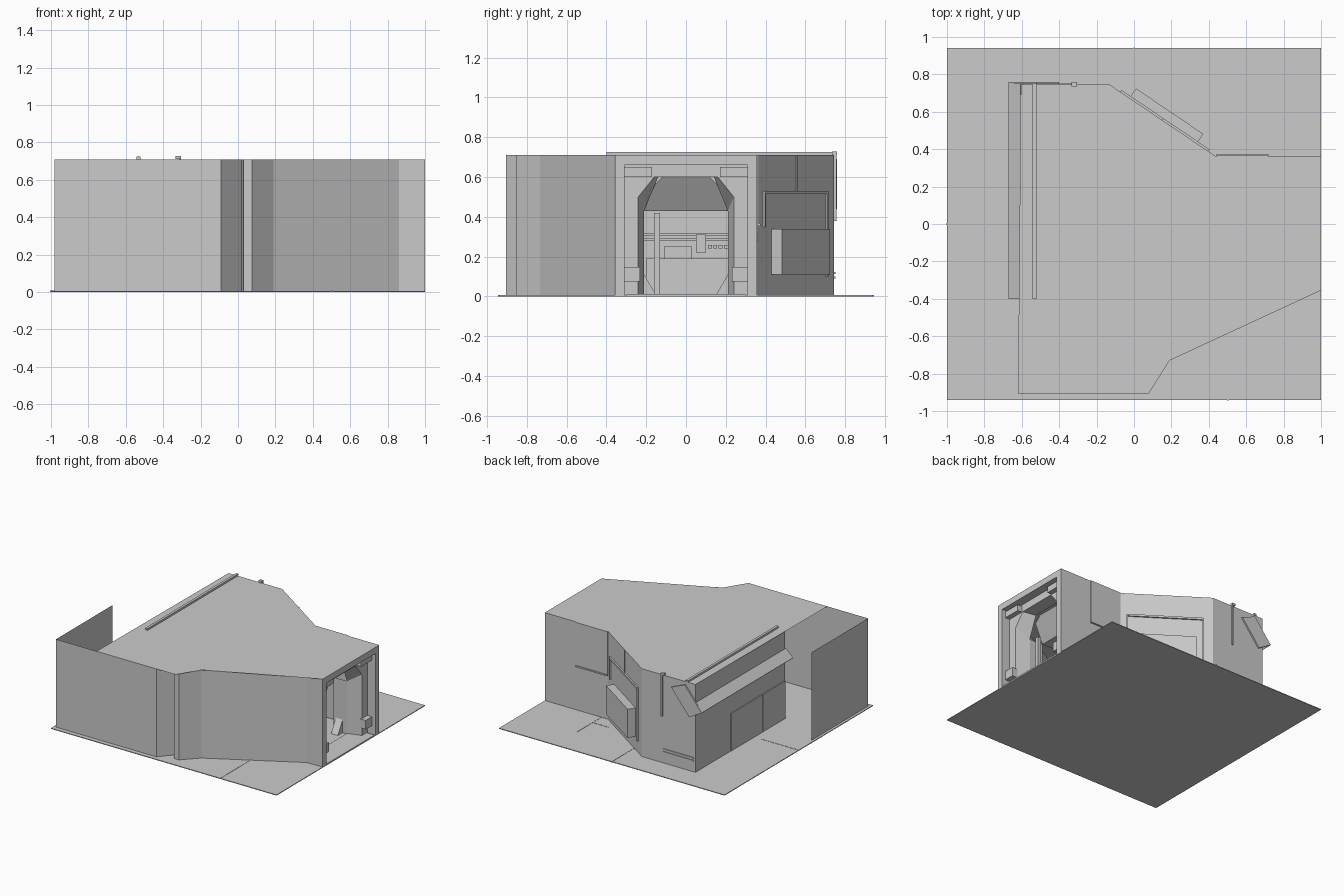
import bpy, bmesh, math
from mathutils import Vector, Matrix

old = bpy.data.objects.get("Cube")
if old:
    bpy.data.objects.remove(old, do_unlink=True)

grey = bpy.data.materials.new("plain_grey")
grey.use_nodes = True
TONE = (0.6, 0.6, 0.6, 1)
grey.diffuse_color = TONE
grey.node_tree.nodes["Principled BSDF"].inputs["Base Color"].default_value = TONE

H = 0.71      # wall height
FLOOR = 0.006


def finish(name, bm):
    mesh = bpy.data.meshes.new(name)
    bm.to_mesh(mesh)
    bm.free()
    mesh.materials.append(grey)
    ob = bpy.data.objects.new(name, mesh)
    bpy.context.collection.objects.link(ob)
    return ob


def sheet(name, *polys):
    """Flat polygons given by their corner points."""
    bm = bmesh.new()
    for poly in polys:
        bm.faces.new([bm.verts.new(p) for p in poly])
    return finish(name, bm)


def wall(name, path, z0=FLOOR, z1=H):
    """Thin upright wall along a ground path."""
    return sheet(name, *[[(*a, z0), (*b, z0), (*b, z1), (*a, z1)]
                         for a, b in zip(path, path[1:])])


def box(name, lo, hi):
    bm = bmesh.new()
    lo, hi = Vector(lo), Vector(hi)
    size = Matrix.Diagonal((*(hi - lo), 1))
    bmesh.ops.create_cube(bm, size=1, matrix=Matrix.Translation((lo + hi) / 2) @ size)
    return finish(name, bm)


def prism(name, pts, offset):
    """Polygon pushed along an offset vector."""
    bm = bmesh.new()
    face = bm.faces.new([bm.verts.new(p) for p in pts])
    out = bmesh.ops.extrude_face_region(bm, geom=[face], use_keep_orig=True)
    moved = [g for g in out["geom"] if isinstance(g, bmesh.types.BMVert)]
    bmesh.ops.translate(bm, verts=moved, vec=offset)
    bmesh.ops.recalc_face_normals(bm, faces=bm.faces)
    return finish(name, bm)


def bridge(name, outer, inner):
    """Open strip of quads between two matching outlines."""
    n = len(outer)
    return sheet(name, *[[outer[i], outer[i + 1], inner[i + 1], inner[i]]
                         for i in range(n - 1)])


# Ground plate with narrow joints
box("floor", (-1, -0.94, 0), (1, 0.94, FLOOR))
W = 0.004
joints = [(-1, 0, -0.67, 0), (0, 0.33, 0, 0.94), (0.5, 0, 0.5, 0.67),
          (0.5, -0.94, 0.5, -0.28), (0.36, 0.47, 0.5, 0.47)]
for i, (x0, y0, x1, y1) in enumerate(joints):
    box(f"floor_joint_{i}", (x0 - W, y0 - W, 0), (x1 + W, y1 + W, FLOOR + 0.002))

# Roof
roof = [(-0.62, -0.905), (0.08, -0.905), (0.19, -0.73), (1, -0.355), (1, 0.36),
        (0.44, 0.36), (-0.13, 0.745), (-0.605, 0.745)]
sheet("roof", [(x, y, H) for x, y in roof])

# Outer walls
wall("front_wall", [(-0.98, -0.905), (-0.09, -0.905), (0.02, -0.78)])
wall("front_rib", [(0.02, -0.78), (0.03, -0.855), (0.075, -0.855), (0.19, -0.735)])
wall("front_slanted_wall", [(0.19, -0.735), (0.86, -0.36), (1, -0.355)])
wall("far_side_wall", [(-0.98, -0.19), (-0.98, -0.905)])
wall("side_wall", [(-0.605, 0.745), (-0.605, -0.39)])
wall("back_wall", [(1, 0.36), (0.44, 0.36), (-0.13, 0.745), (-0.605, 0.745)])

# Doorway: square outer frame, sloped jamb and chamfered inner frame
D = 0.357


def outline(x, half, top, shoulder, cut):
    right = [(x, half, FLOOR), (x, half, shoulder), (x, half - cut, top)]
    return right + [(px, -py, pz) for px, py, pz in reversed(right)]


rim = outline(1, D, H, H, 0)
lip = outline(1, 0.31, 0.66, 0.66, 0)
jamb = outline(0.93, 0.31, 0.66, 0.66, 0)
step = outline(0.93, 0.24, 0.6, 0.5, 0.08)
throat = outline(0.82, 0.21, 0.6, 0.43, 0.07)
for name, a, b in (("door_rim", rim, lip), ("door_jamb", lip, jamb),
                   ("door_inner_frame", jamb, step), ("door_throat", step, throat)):
    bridge(name, a, b)
sheet("door_header", [(0.7, -0.21, 0.43), (0.7, 0.21, 0.43), (0.8, 0.17, 0.55),
                      (0.8, 0.12, 0.6), (0.8, -0.12, 0.6), (0.8, -0.17, 0.55)])
sheet("passage_ceiling", [(0.7, -0.21, 0.43), (0.7, 0.21, 0.43),
                          (0.4, 0.21, 0.43), (0.4, -0.21, 0.43)])
box("door_sill", (0.82, -0.3, FLOOR), (1, 0.3, 0.012))
for side, s in (("right", -1), ("left", 1)):
    ys = sorted((0.23 * s, 0.31 * s))
    box(f"{side}_door_foot_block", (0.92, ys[0], 0.075), (0.97, ys[1], 0.147))
    ys = sorted((0.17 * s, 0.31 * s))
    box(f"{side}_door_top_block", (0.92, ys[0], 0.6), (0.97, ys[1], 0.65))
    wall(f"{side}_passage_wall", [(0.82, 0.21 * s), (0.7, 0.21 * s)], FLOOR, 0.43)
    prism(f"{side}_passage_kick", [(0.78, 0.21 * s, FLOOR), (0.78, 0.15 * s, FLOOR),
                                   (0.78, 0.21 * s, 0.11)], (-0.06, 0, 0))
box("door_post", (0.78, -0.16, FLOOR), (0.81, -0.13, 0.42))

# Interior fittings against the far wall
box("counter", (-0.6, -0.2, FLOOR), (-0.45, 0.3, 0.19))
box("console", (-0.6, -0.11, 0.19), (-0.5, 0.03, 0.25))
for i in range(2):
    box(f"wall_rail_{i}", (-0.6, -0.35, 0.28 + i * 0.025), (-0.585, 0.4, 0.29 + i * 0.025))
for i in range(4):
    box(f"wall_switch_{i}", (-0.6, 0.11 + i * 0.027, 0.24), (-0.59, 0.13 + i * 0.027, 0.258))
box("wall_unit", (-0.6, 0.05, 0.22), (-0.56, 0.1, 0.31))

# Slanted back wall: storage box and thin panels
A, B = Vector((0.44, 0.36, 0)), Vector((-0.13, 0.745, 0))
along = (B - A).normalized()
out = Vector((-along.y, along.x, 0))
if out.y < 0:
    out = -out


def slanted(name, s0, s1, z0, z1, depth):
    ends = [A + along * s0, A + along * s1]
    up0, up1 = Vector((0, 0, z0)), Vector((0, 0, z1))
    prism(name, [ends[0] + up0, ends[1] + up0, ends[1] + up1, ends[0] + up1], out * depth)


slanted("storage_box", 0.125, 0.56, 0.11, 0.34, 0.062)
slanted("slanted_panel_top", 0.05, 0.62, 0.515, 0.53, 0.012)
slanted("slanted_panel_edge_a", 0.05, 0.06, 0.35, 0.53, 0.01)
slanted("slanted_panel_edge_b", 0.61, 0.62, 0.1, 0.53, 0.01)
slanted("slanted_seam", 0.345, 0.351, 0.53, H, 0.005)

# Straight back wall fittings
box("back_panel", (0.44, 0.36, 0.36), (0.72, 0.368, H))
box("back_panel_ledge", (0.44, 0.36, 0.355), (0.72, 0.374, 0.366))
box("back_pole", (-0.316, 0.745, 0.38), (-0.306, 0.757, 0.725))
box("pole_cap", (-0.335, 0.735, 0.712), (-0.305, 0.76, 0.728))
for i in range(2):
    box(f"back_low_rail_{i}", (-0.59, 0.745, 0.09 + 0.022 * i),
        (-0.32, 0.752, 0.1 + 0.022 * i))

# Side wall: shutter doors, sloping canopy and roof rail
for i, (y0, y1) in enumerate(((-0.385, -0.1), (-0.09, 0.3))):
    box(f"shutter_{i}", (-0.613, y0, 0.01), (-0.605, y1, 0.31))
prism("canopy", [(-0.607, -0.4, 0.565), (-0.67, -0.4, 0.505),
                 (-0.667, -0.4, 0.5), (-0.605, -0.4, 0.555)], (0, 1.16, 0))
prism("canopy_end_plate", [(-0.40, 0.748, 0.64), (-0.56, 0.748, 0.44),
                           (-0.67, 0.748, 0.505), (-0.52, 0.748, 0.69)], (0, 0.012, 0))
box("roof_rail", (-0.542, -0.4, H), (-0.522, 0.75, 0.725))
